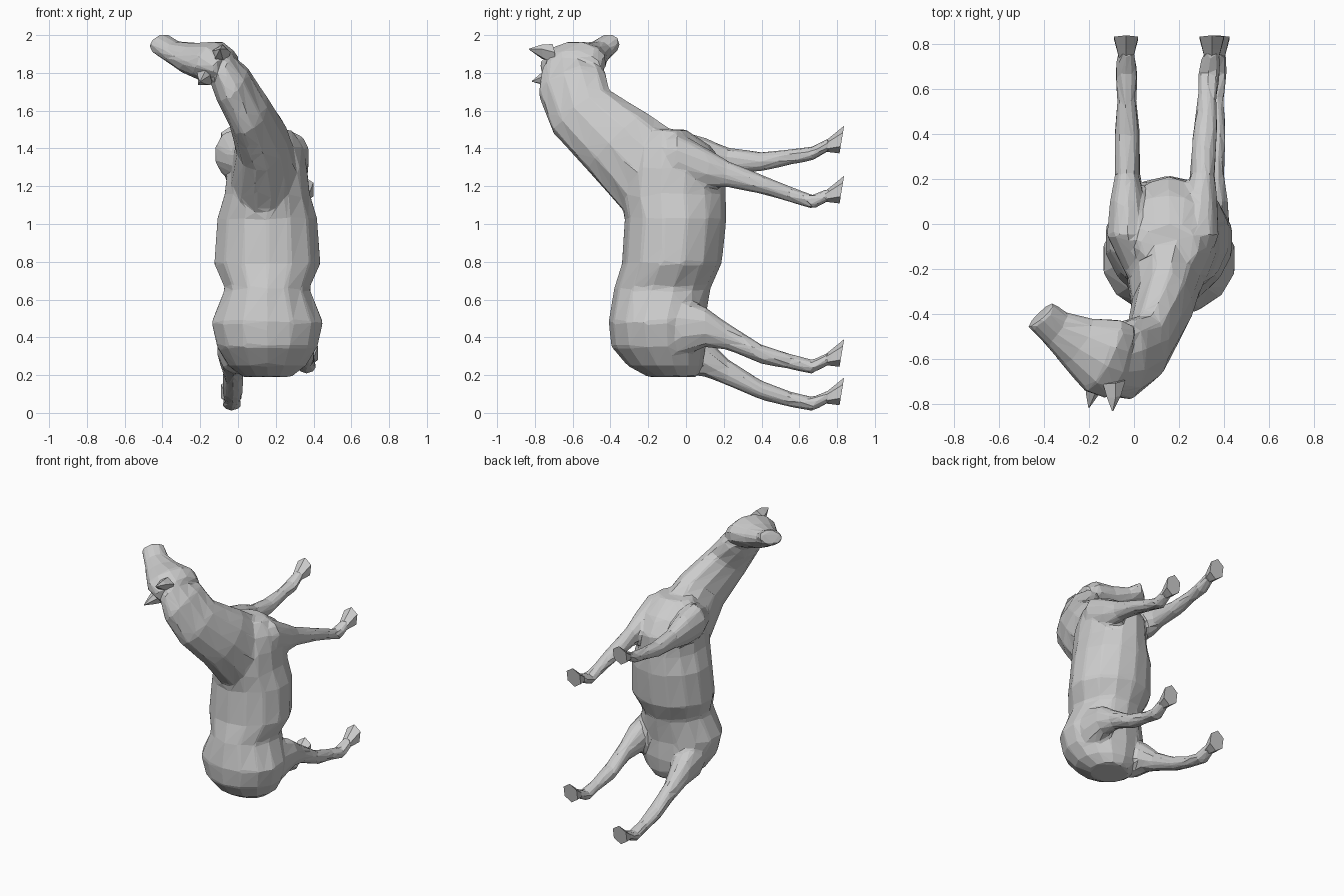
import bpy, bmesh, math
from mathutils import Vector

if "Cube" in bpy.data.objects:
    bpy.data.objects.remove(bpy.data.objects["Cube"])


def loft(bm, rings, sides=12):
    """Skin closed rings given as (centre, half side vector, half depth vector)."""
    loops, faces = [], []
    for c, s, d in rings:
        angles = [math.tau * (i + 0.5) / sides for i in range(sides)]
        loops.append([bm.verts.new(c + s * math.cos(a) + d * math.sin(a)) for a in angles])
    faces += [bm.faces.new(loops[0][::-1]), bm.faces.new(loops[-1])]
    for p, q in zip(loops, loops[1:]):
        for i in range(sides):
            j = (i + 1) % sides
            faces.append(bm.faces.new((p[i], p[j], q[j], q[i])))
    bmesh.ops.recalc_face_normals(bm, faces=faces)


def finish(bm, name):
    mesh = bpy.data.meshes.new(name)
    bm.to_mesh(mesh)
    bm.free()
    ob = bpy.data.objects.new(name, mesh)
    bpy.context.collection.objects.link(ob)
    return ob


X, Y, Z = Vector((1, 0, 0)), Vector((0, 1, 0)), Vector((0, 0, 1))
bm = bmesh.new()

# Torso, rump to chest: height, centre y, half width, half depth
torso = [(.19, -.07, .13, .13), (.25, -.11, .21, .20), (.35, -.145, .272, .25),
         (.48, -.155, .302, .255), (.66, -.125, .228, .255), (.79, -.075, .288, .265),
         (1.03, -.055, .27, .27), (1.16, -.07, .23, .28), (1.3, -.065, .215, .275),
         (1.41, -.075, .19, .21), (1.5, -.1, .13, .10)]
loft(bm, [(Vector((.155, y, z)), X * w, Y * d) for z, y, w, d in torso], 14)

# Neck, twisting towards -x: x, half width, mane (y, z), throat (y, z)
neck = [(.145, .19, -.30, 1.02, -.03, 1.48), (.125, .14, -.53, 1.29, -.21, 1.59),
        (.055, .115, -.71, 1.49, -.40, 1.70), (-.03, .115, -.785, 1.69, -.42, 1.79),
        (-.09, .10, -.765, 1.82, -.46, 1.82)]
rings = []
for i, (x, w, my, mz, ty, tz) in enumerate(neck):
    mane, throat = Vector((x, my, mz)), Vector((x, ty, tz))
    side = X * math.cos(i * .25) + Z * math.sin(i * .25)
    rings.append(((mane + throat) / 2, side * w, (throat - mane) / 2))
loft(bm, rings)

# Head, poll to muzzle: forehead (x, y), jaw (x, y), height, half width
head = [(-.12, -.78, 0, -.45, 1.83, .09), (-.22, -.745, -.06, -.42, 1.862, .115),
        (-.315, -.63, -.19, -.415, 1.88, .087), (-.39, -.54, -.30, -.39, 1.912, .06),
        (-.47, -.46, -.36, -.345, 1.957, .058)]
rings = []
for fx, fy, jx, jy, z, w in head:
    forehead, jaw = Vector((fx, fy, z)), Vector((jx, jy, z))
    rings.append(((forehead + jaw) / 2, Vector((.35, -.06, .93)) * w, (jaw - forehead) / 2))
loft(bm, rings)

# Legs share one taper (y, half width, half height); each has its own height path
taper = [(-.24, .045, .07), (-.05, .095, .13), (.10, .08, .11), (.22, .055, .072), (.40, .057, .052),
         (.56, .043, .042), (.67, .052, .038), (.765, .041, .036)]
legs = {  # name: (x at body, x at hoof), thigh scale, heights along the leg
    "front_left": (-.03, -.035, 1, (1.33, 1.37, 1.35, 1.335, 1.33, 1.355, 1.373, 1.425)),
    "front_right": (.285, .345, 1, (1.33, 1.36, 1.30, 1.265, 1.21, 1.155, 1.115, 1.16)),
    "back_left": (-.02, -.035, 1.2, (.42, .36, .30, .215, .12, .07, .047, .092)),
    "back_right": (.335, .37, 1.2, (.45, .45, .455, .405, .31, .27, .243, .295)),
}
for x0, x1, thigh, heights in legs.values():
    rings = []
    for i, ((y, w, h), z) in enumerate(zip(taper, heights)):
        x = x0 + (x1 - x0) * max(0, i - 1) / 6
        if i == 0:  # root buried towards the spine
            x += .045 if x0 < .1 else -.03
        rings.append((Vector((x, y, z)), X * w, Z * h * (thigh if i < 2 else 1)))
    loft(bm, rings, 10)

# Fuse the masses into one faceted low-poly skin
body = finish(bm, "body")
m = body.modifiers.new("fuse", 'REMESH')
m.mode = 'VOXEL'
m.voxel_size = 0.013
m.use_smooth_shade = False
m = body.modifiers.new("soften", 'SMOOTH')
m.factor, m.iterations = 0.5, 8
m = body.modifiers.new("facet", 'DECIMATE')
m.ratio = 0.028

# Flared hooves at the end of each leg
for name, (x0, x1, thigh, heights) in legs.items():
    bm = bmesh.new()
    loft(bm, [(Vector((x1, .735 + .09 * t, heights[-1] - .015 + .037 * t)),
               X * (.036 + .026 * t), Z * (.027 + .046 * t) + Y * .012 * t) for t in (0, .4, 1)], 6)
    finish(bm, name + "_hoof")

# Pointed ears behind the poll: base and tip
for name, base, tip in (("left_ear", (-.09, -.70, 1.895), (-.095, -.83, 1.925)),
                        ("right_ear", (-.17, -.69, 1.785), (-.20, -.815, 1.755))):
    bm = bmesh.new()
    b, t = Vector(base), Vector(tip)
    wide, thick = Vector((.035, 0, .042)), Vector((.036, .01, -.036))
    loft(bm, [(b.lerp(t, k), wide * (1.05 - k ** 2), thick * (1.05 - k)) for k in (0, .5, 1)], 5)
    finish(bm, name)
